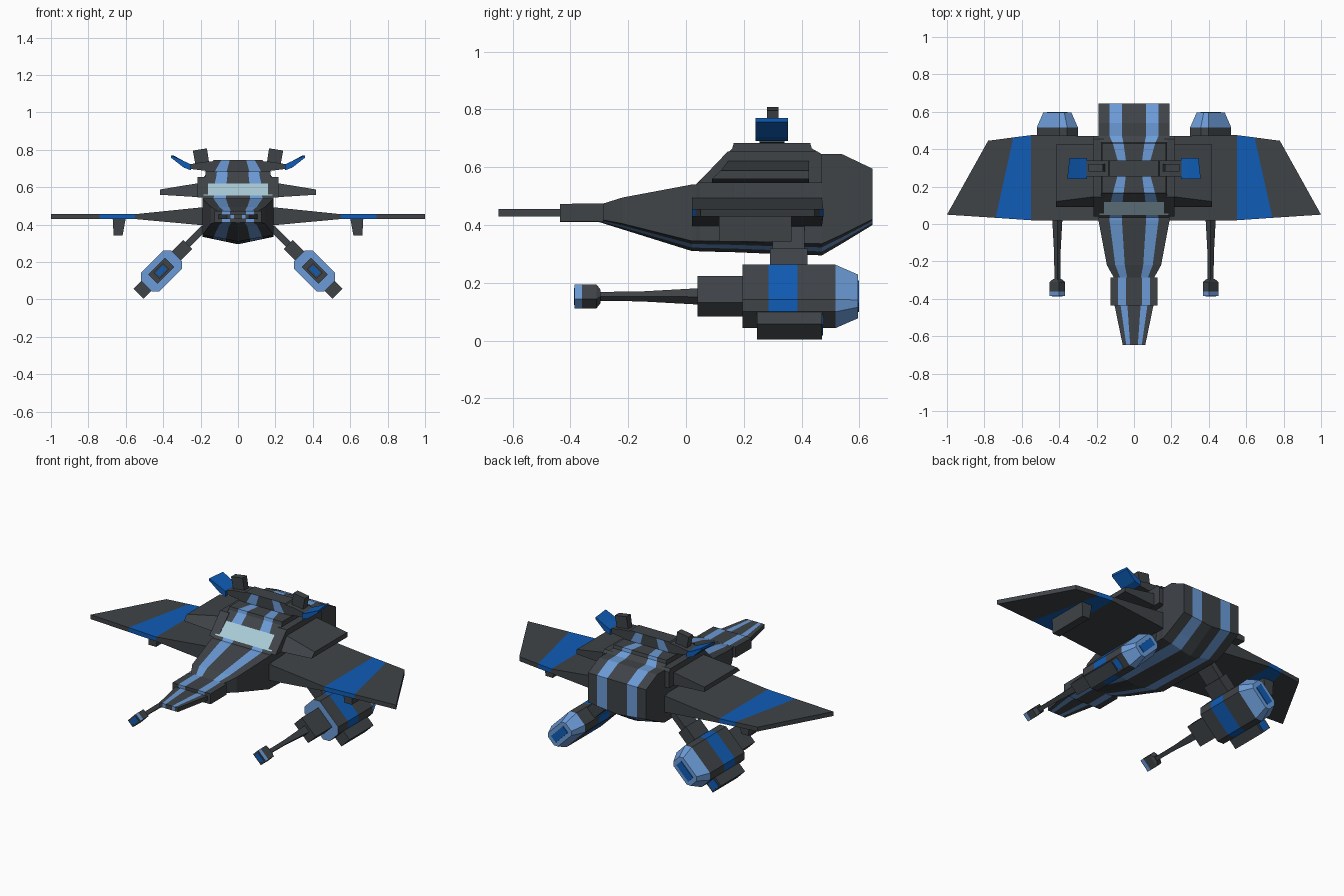
import bpy, bmesh, math

if "Cube" in bpy.data.objects:
    bpy.data.objects.remove(bpy.data.objects["Cube"])

def material(name, r, g, b):
    m = bpy.data.materials.new(name)
    m.diffuse_color = (r, g, b, 1)
    m.use_nodes = True
    m.node_tree.nodes["Principled BSDF"].inputs["Base Color"].default_value = m.diffuse_color
    return m

MATS = [material("dark grey hull", .050, .057, .064), material("strong blue", .005, .108, .47),
        material("light blue", .15, .33, .68), material("cockpit glass", .40, .60, .68)]
GREY, BLUE, LIGHT, GLASS = range(4)

def loft(name, rings, color=lambda i, j: GREY, caps=None, cap_color=lambda k: GREY, mirror=False):
    """Skin between rings of points; color(i, j) = segment i, side j."""
    bm = bmesh.new()
    vs = [[bm.verts.new(p) for p in r] for r in rings]
    n = len(vs[0])
    for i in range(len(vs) - 1):
        for j in range(n):
            k = (j + 1) % n
            f = bm.faces.new((vs[i][j], vs[i][k], vs[i + 1][k], vs[i + 1][j]))
            f.material_index = color(i, j)
    for ring in (vs[0], vs[-1]):
        for k, idx in enumerate(caps or [range(n)]):
            bm.faces.new([ring[q] for q in idx]).material_index = cap_color(k)
    bmesh.ops.recalc_face_normals(bm, faces=bm.faces)
    me = bpy.data.meshes.new(name)
    bm.to_mesh(me)
    bm.free()
    for m in MATS:
        me.materials.append(m)
    ob = bpy.data.objects.new(name, me)
    bpy.context.collection.objects.link(ob)
    if mirror:
        ob.modifiers.new("mirror", 'MIRROR').use_mirror_merge = False
    return ob

# --- striped body sections: 6 points across the top, 7 across the V-shaped keel
def section(y, wt, wb, zt, zs, zk, s=1.0):
    top = [(x * wt, y, zt) for x in (-1, -.69 * s, -.34 * s, .34 * s, .69 * s, 1)]
    low = [(x * wb, y, zk + (zs - zk) * abs(x)) for x in (1, .69, .34, 0, -.34, -.69, -1)]
    return top + low

CAPS = [(0, 1, 11, 12), (1, 2, 10, 11), (2, 3, 8, 9, 10), (3, 4, 7, 8), (4, 5, 6, 7)]
STRIPES = (1, 3, 7, 10)

def body(name, rows, glass=-1, top=True):
    def col(i, j):
        if i == glass and j < 5:
            return GLASS
        return LIGHT if j in STRIPES and (top or j > 5) else GREY
    return loft(name, [section(*r) for r in rows], col, CAPS,
                lambda k: LIGHT if k in (1, 3) else GREY)

body("fuselage", [
    (-.30, .10, .10, .47, .42, .41),
    (-.22, .145, .145, .495, .405, .385),
    (.02, .19, .19, .54, .345, .31),
    (.035, .19, .19, .541, .345, .31),
    (.049, .185, .19, .555, .345, .309),
    (.117, .18, .19, .62, .344, .307),
    (.16, .175, .19, .665, .343, .306, .95),
    (.165, .172, .19, .683, .343, .306, .95),
    (.26, .172, .19, .683, .34, .302, .74),
    (.34, .172, .19, .683, .338, .299, .74),
    (.43, .172, .19, .683, .336, .296, .95),
    (.435, .175, .19, .665, .336, .296, .95),
    (.47, .19, .19, .645, .335, .295),
    (.54, .19, .19, .645, .367, .336),
    (.645, .19, .19, .595, .42, .40)], glass=4)
body("nose_collar", [(-.435, .125, .125, .473, .412, .41), (-.285, .125, .125, .475, .412, .41)])
body("nose_tip", [(-.648, .06, .06, .455, .43, .43), (-.43, .105, .105, .455, .43, .43)])
body("roof_sensor_block", [(.255, .13, .18, .745, .685, .68), (.34, .13, .18, .745, .685, .68)], top=False)

# --- parts placed along x, mirrored
def wing_ring(xl, yl, xt, yt, lo, hi, back=0):
    return [(xl, yl, lo), (xl, yl + back, hi), (xt, yt, hi), (xt, yt, lo)]

loft("main_wing", [wing_ring(.17, .02, .17, .47, .395, .495),
                   wing_ring(.55, .02, .55, .475, .43, .456),
                   wing_ring(.74, .033, .645, .463, .43, .456),
                   wing_ring(1, .05, .78, .445, .43, .456)],
     lambda i, j: BLUE if i == 1 else GREY, mirror=True)
loft("upper_stub_wing", [wing_ring(.18, .09, .18, .425, .545, .627, .06),
                         wing_ring(.418, .09, .418, .425, .56, .588, .03)], mirror=True)
loft("cabin_side_rail", [[(x, y, z) for y, z in
                          ((.04, .545), (.145, .655), (.455, .655), (.47, .64), (.47, .545))]
                         for x in (.16, .217)], mirror=True)
loft("roof_sensor_arm", [wing_ring(.12, .255, .12, .34, .69, .74),
                         wing_ring(.19, .255, .19, .34, .69, .735),
                         wing_ring(.27, .255, .27, .34, .70, .72)], mirror=True)
loft("roof_blue_fin", [wing_ring(.25, .24, .25, .352, .69, .722),
                       wing_ring(.29, .24, .29, .352, .705, .74),
                       wing_ring(.357, .24, .345, .352, .757, .77)],
     lambda i, j: BLUE, cap_color=lambda k: BLUE, mirror=True)
loft("roof_gun_box", [[(x, y, z) for x, z in ((.155, .735), (.228, .725), (.242, .796), (.166, .808))]
                      for y in (.28, .32)], mirror=True)
loft("underwing_fin", [[(a, .115, z), (b, .115, z), (b, .365, z), (a, .365, z)]
                       for a, b, z in ((.6, .67, .435), (.617, .665, .343))], mirror=True)

# --- gun pods, tilted 45 degrees: u runs outwards and down, v across
R = math.sqrt(.5)

def pod_ring(y, a, b, c=0, u0=0):
    pts = [(a, -b), (a, b), (-a, b), (-a, -b)]
    if c:
        pts = [(a, -b + c), (a, b - c), (a - c, b), (c - a, b),
               (-a, b - c), (-a, c - b), (c - a, -b), (a - c, -b)]
    return [(.41 + (u + u0 + v) * R, y, .153 + (v - u - u0) * R) for u, v in pts]

loft("gun_pod", [pod_ring(.195, .115, .07, .03), pod_ring(.285, .115, .07, .03),
                 pod_ring(.385, .115, .07, .03), pod_ring(.515, .115, .07, .03),
                 pod_ring(.517, .115, .07, .03), pod_ring(.595, .08, .045, .018)],
     lambda i, j: (GREY, BLUE, GREY, GREY, LIGHT)[i], cap_color=lambda k: LIGHT, mirror=True)
loft("pod_front_block", [pod_ring(.04, .064, .035), pod_ring(.2, .064, .035)], mirror=True)
loft("gun_barrel", [pod_ring(-.31, .011, .011), pod_ring(-.16, .012, .012),
                    pod_ring(.045, .021, .019)], mirror=True)
loft("gun_muzzle", [pod_ring(-.385, .036, .023), pod_ring(-.36, .036, .023),
                    pod_ring(-.31, .036, .023), pod_ring(-.295, .016, .016)],
     lambda i, j: LIGHT if i == 0 else GREY, mirror=True)
loft("pod_lower_box", [pod_ring(.245, .05, .038, 0, .122), pod_ring(.47, .05, .038, 0, .122)], mirror=True)
loft("pod_pylon", [pod_ring(.29, .06, .034, 0, -.14), pod_ring(.42, .06, .034, 0, -.14)], mirror=True)
loft("pod_strut", [pod_ring(.30, .075, .018, 0, -.25), pod_ring(.41, .075, .018, 0, -.25)], mirror=True)

# --- thin blue glow plates
for name, y, a, b, u0 in (("tail_glow_plate", .594, .055, .022, 0),
                          ("lower_box_glow_plate", .469, .024, .026, .142),
                          ("muzzle_glow_plate", -.388, .027, .014, 0)):
    loft(name, [pod_ring(y, a, b, 0, u0), pod_ring(y + .005, a, b, 0, u0)],
         lambda i, j: BLUE, cap_color=lambda k: BLUE, mirror=True)
